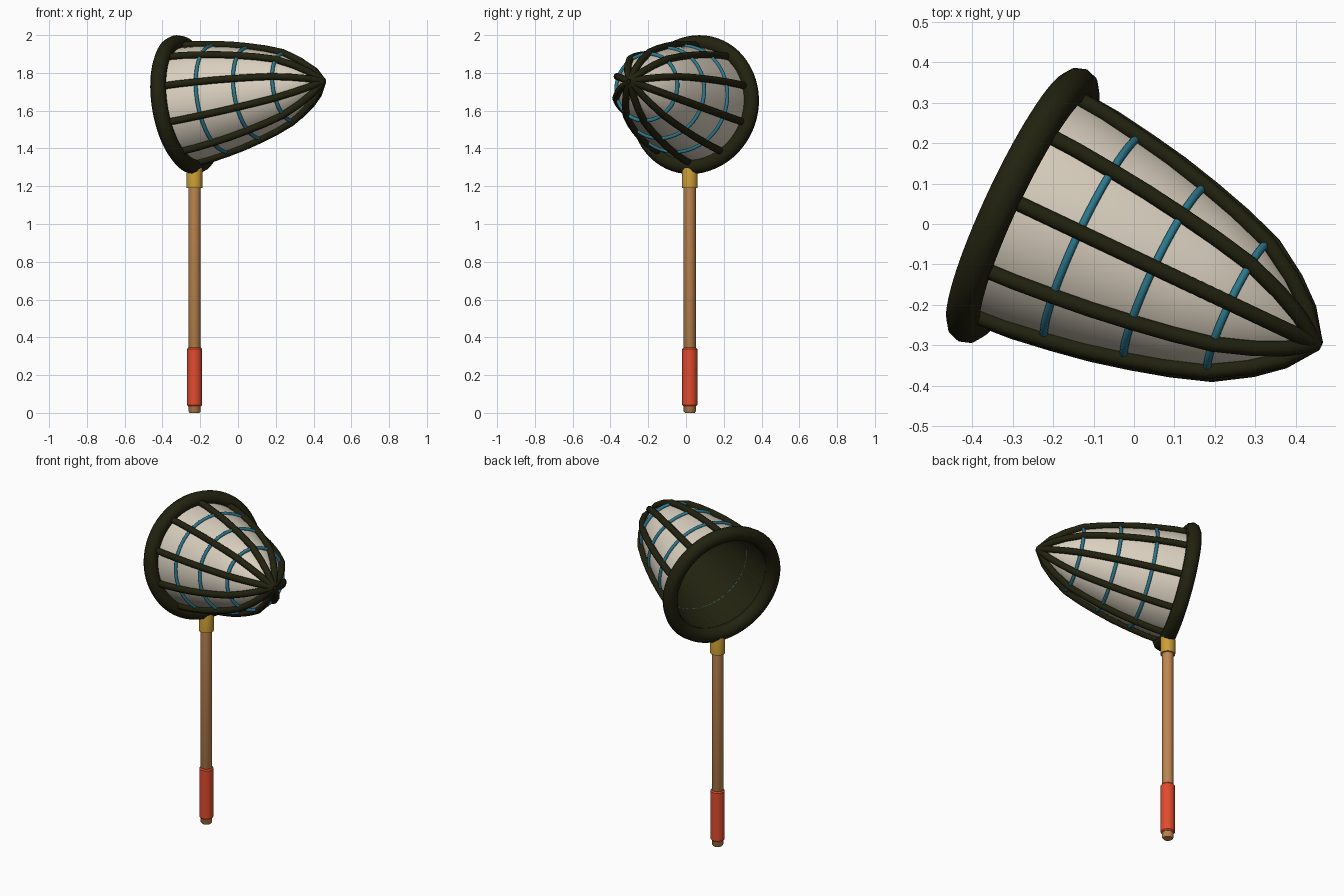
import bpy, bmesh, math
from mathutils import Vector, Matrix

old = bpy.data.objects.get("Cube")
if old:
    bpy.data.objects.remove(old, do_unlink=True)


def material(name, r, g, b):
    m = bpy.data.materials.new(name)
    m.use_nodes = True
    m.diffuse_color = (r, g, b, 1)
    bsdf = next(n for n in m.node_tree.nodes if n.type == "BSDF_PRINCIPLED")
    bsdf.inputs["Base Color"].default_value = (r, g, b, 1)
    bsdf.inputs["Roughness"].default_value = 0.8
    return m


CLOTH = material("cream cloth", 0.70, 0.63, 0.52)
OLIVE = material("dark olive", 0.016, 0.016, 0.005)
TEAL = material("teal cord", 0.025, 0.19, 0.27)
WOOD = material("light wood", 0.52, 0.24, 0.08)
RED = material("red grip", 0.75, 0.07, 0.027)
GOLD = material("gold ferrule", 0.60, 0.34, 0.035)

# Net frame: local z runs from the mouth to the tip, local y points up
MOUTH = Vector((-0.275, 0.046, 1.632))
axis = Vector((0.73, -0.345, 0.125)).normalized()
side = Vector((0, 0, 1)).cross(axis).normalized()
up = axis.cross(side)
NET = Matrix.Translation(MOUTH) @ Matrix((side, up, axis)).transposed().to_4x4()
POLE = Matrix.Translation((-0.23, 0.02, 0))

# Radius of the rib centre lines against distance from the mouth
PROFILE = [(0, 0.315), (0.1, 0.307), (0.2, 0.292), (0.3, 0.274), (0.4, 0.25),
           (0.5, 0.222), (0.6, 0.187), (0.69, 0.13), (0.755, 0.075), (0.81, 0)]


def finish(obj, mat, matrix):
    obj.data.materials.clear()
    obj.data.materials.append(mat)
    obj.matrix_world = matrix
    bpy.ops.object.select_all(action="DESELECT")
    obj.select_set(True)
    bpy.context.view_layer.objects.active = obj
    if obj.type == "CURVE":
        bpy.ops.object.convert(target="MESH")
    bpy.ops.object.shade_smooth_by_angle(angle=math.radians(40))


def lathe(name, points, mat, matrix, segments=40, inward=False):
    """Spin (height, radius) points round local z."""
    bm = bmesh.new()
    verts = [bm.verts.new((r, 0, z)) for z, r in points]
    edges = [bm.edges.new(pair) for pair in zip(verts, verts[1:])]
    bmesh.ops.spin(bm, geom=verts + edges, cent=(0, 0, 0), axis=(0, 0, 1),
                   angle=math.tau, steps=segments, use_duplicate=False)
    bmesh.ops.remove_doubles(bm, verts=bm.verts, dist=0.0005)
    bmesh.ops.recalc_face_normals(bm, faces=bm.faces)
    outward = sum(f.normal.dot(Vector((f.calc_center_median().x, f.calc_center_median().y, 0)))
                  for f in bm.faces) > 0
    if outward == inward:
        bmesh.ops.reverse_faces(bm, faces=bm.faces)
    mesh = bpy.data.meshes.new(name)
    bm.to_mesh(mesh)
    bm.free()
    obj = bpy.data.objects.new(name, mesh)
    bpy.context.collection.objects.link(obj)
    finish(obj, mat, matrix)


def tube(name, points, radius, mat, closed=False):
    curve = bpy.data.curves.new(name, "CURVE")
    curve.dimensions = "3D"
    curve.bevel_depth = radius
    curve.bevel_resolution = 3
    curve.use_fill_caps = True
    spline = curve.splines.new("POLY")
    spline.points.add(len(points) - 1)
    for p, co in zip(spline.points, points):
        p.co = (*co, 1)
    spline.use_cyclic_u = closed
    obj = bpy.data.objects.new(name, curve)
    bpy.context.collection.objects.link(obj)
    finish(obj, mat, NET)


def circle(radius, z, count=64):
    return [(radius * math.cos(math.tau * i / count),
             radius * math.sin(math.tau * i / count), z) for i in range(count)]


def shell(inset):
    return [(z - inset * z / 0.81, max(r - inset, 0)) for z, r in PROFILE]


# Bag: cloth outside, dark lining inside
lathe("bag", shell(0.011), CLOTH, NET, 60)
lathe("bag_lining", shell(0.017), OLIVE, NET, 60, inward=True)

# Mouth ring
tube("mouth_ring", circle(0.33, 0), 0.042, OLIVE, closed=True)

# Ten ribs meeting at the tip
for i in range(10):
    a = math.tau * i / 10
    tube(f"rib_{i + 1}", [(r * math.sin(a), r * math.cos(a), z) for z, r in PROFILE],
         0.019, OLIVE)

# Three cord hoops
for i, (z, r) in enumerate([PROFILE[2], PROFILE[4], PROFILE[6]]):
    tube(f"cord_hoop_{i + 1}", circle(r - 0.008, z), 0.01, TEAL, closed=True)

# Handle
lathe("pole", [(0, 0), (0, 0.026), (0.008, 0.032), (1.22, 0.032), (1.22, 0)], WOOD, POLE, 24)
lathe("grip", [(0.035, 0), (0.035, 0.034), (0.042, 0.04), (0.338, 0.04),
               (0.345, 0.034), (0.345, 0)], RED, POLE, 24)
lathe("ferrule", [(1.19, 0), (1.19, 0.042), (1.285, 0.042), (1.31, 0.036),
                  (1.32, 0)], GOLD, POLE, 24)
